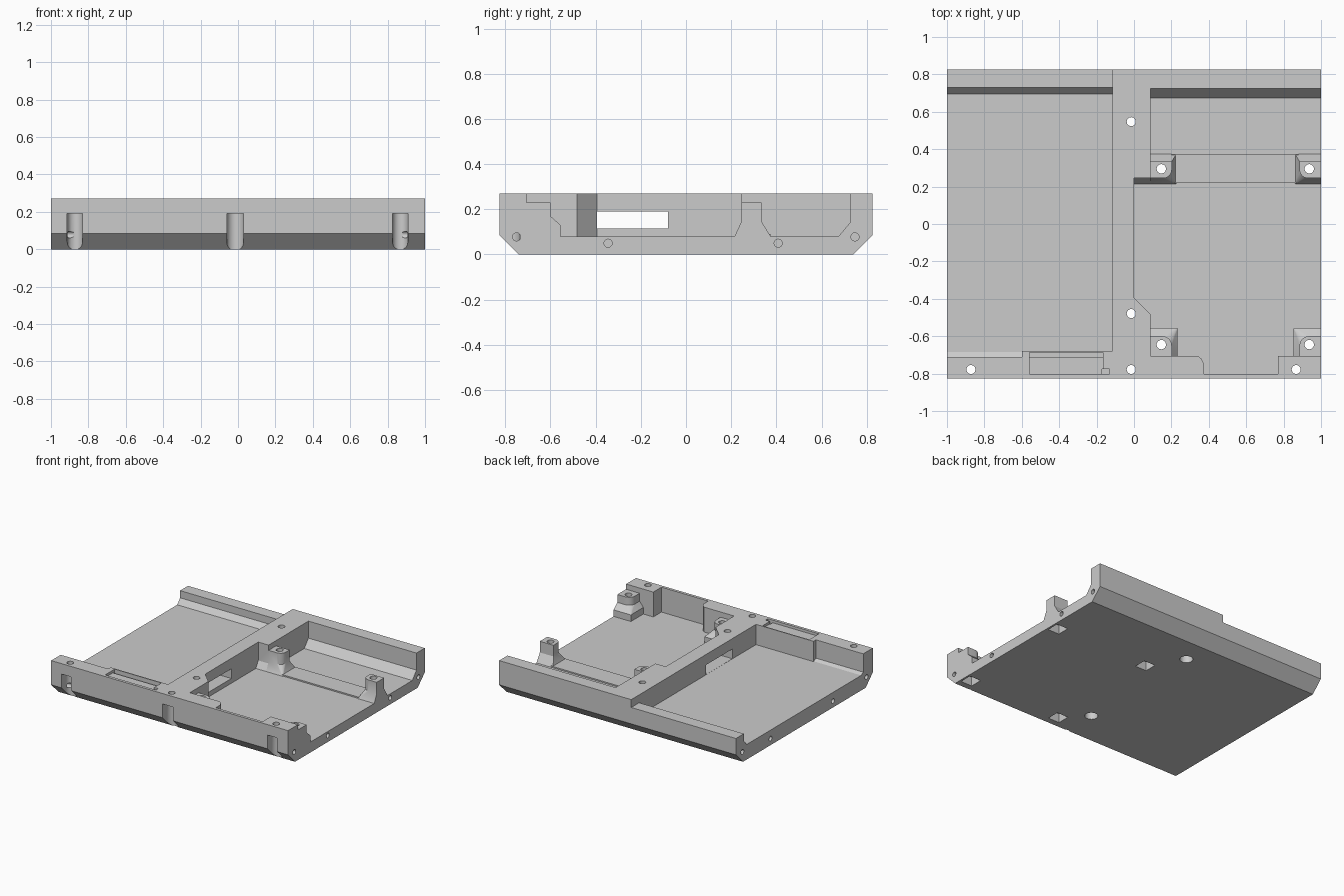
import bpy, bmesh, math

if "Cube" in bpy.data.objects:
    bpy.data.objects.remove(bpy.data.objects["Cube"], do_unlink=True)

grey = bpy.data.materials.new("light grey plastic")
grey.use_nodes = True
colour = (0.6, 0.6, 0.6, 1)
grey.diffuse_color = colour
grey.node_tree.nodes["Principled BSDF"].inputs["Base Color"].default_value = colour


def loft(name, rings):
    """Closed solid through matching rings of points."""
    bm = bmesh.new()
    loops = [[bm.verts.new(p) for p in ring] for ring in rings]
    n = len(loops[0])
    for a, b in zip(loops, loops[1:]):
        for i in range(n):
            j = (i + 1) % n
            bm.faces.new((a[i], a[j], b[j], b[i]))
    bm.faces.new(loops[0])
    bm.faces.new(loops[-1])
    bmesh.ops.recalc_face_normals(bm, faces=bm.faces)
    mesh = bpy.data.meshes.new(name)
    bm.to_mesh(mesh)
    bm.free()
    mesh.materials.append(grey)
    ob = bpy.data.objects.new(name, mesh)
    bpy.context.collection.objects.link(ob)
    return ob


def along_x(name, profile, x0, x1):
    return loft(name, [[(x, y, z) for y, z in profile] for x in (x0, x1)])


def along_z(name, outline, z0, z1):
    return loft(name, [[(x, y, z) for x, y in outline] for z in (z0, z1)])


def box(name, x0, x1, y0, y1, z0, z1):
    return along_z(name, [(x0, y0), (x1, y0), (x1, y1), (x0, y1)], z0, z1)


def circle(a, b, r, n=24):
    return [(a + r * math.cos(math.tau * i / n), b + r * math.sin(math.tau * i / n))
            for i in range(n)]


def combine(target, other, operation):
    mod = target.modifiers.new(operation, "BOOLEAN")
    mod.operation, mod.solver, mod.object = operation, "EXACT", other
    bpy.context.view_layer.objects.active = target
    bpy.ops.object.modifier_apply(modifier=mod.name)
    bpy.data.objects.remove(other, do_unlink=True)


# Deep bay with a tall back wall, and shallow bay with a low one
Y, WALL, FLOOR, TOP = 0.825, -0.705, 0.08, 0.27
SHALLOW = 0.115
under = [(-Y, 0.085), (-0.74, 0), (0.74, 0), (Y, 0.085)]
tray = along_x("tray", under + [(Y, TOP), (0.725, TOP), (0.725, 0.14), (0.675, FLOOR),
                                (WALL, FLOOR), (WALL, TOP), (-Y, TOP)], -0.115, 1)
shallow_bay = along_x("shallow_bay", under + [(Y, 0.21), (0.73, 0.21), (0.73, 0.155),
                                              (0.695, SHALLOW), (-0.685, SHALLOW), (-0.71, 0.13),
                                              (-0.71, TOP), (-Y, TOP)], -1, -0.05)

# Spine dividing the two bays, with its flared step
S = 0.087
spine = along_z("spine", [(-0.115, -0.75), (S, -0.75), (S, -0.482), (0, -0.395),
                          (0, 0.245), (S, 0.245), (S, 0.75), (-0.115, 0.75)], 0.05, TOP)
spine_flare = along_x("spine_flare", [(0.3, 0.06), (0.215, 0.06), (0.215, FLOOR), (0.245, 0.13),
                                      (0.3, 0.13)], -0.05, S)
ridge = box("ridge", 0.2, 0.88, 0.22, 0.375, 0.05, 0.09)
connector_block = box("connector_block", -0.6, -0.1, -0.75, -0.68, 0.05, TOP)
parts = [shallow_bay, spine, spine_flare, ridge, connector_block]


def post(x0, sx, y0, sy, levels):
    """Flared screw post with one rounded inner corner."""
    rings = []
    for z, u1, v0, v1, r in levels:
        arc = [(u1 - r + r * math.cos(t), v1 - r + r * math.sin(t))
               for t in (math.pi / 2 * k / 6 for k in range(7))]
        ring = [(0, v0), (u1, v0)] + arc + [(0, v1)]
        rings.append([(x0 + sx * u, y0 + sy * v, z) for u, v in ring])
    return loft("post", rings)


front_levels = [(0.06, 0.146, 0, 0.15, 0.004), (0.13, 0.146, 0, 0.15, 0.004),
                (0.17, 0.115, 0, 0.105, 0.05), (0.23, 0.115, 0, 0.105, 0.05)]
back_levels = [(0.06, 0.14, -0.04, 0.12, 0.004), (FLOOR, 0.14, -0.04, 0.12, 0.004),
               (0.145, 0.115, 0, 0.09, 0.045), (0.23, 0.115, 0, 0.09, 0.045)]
for x0, sx in ((S, 1), (1, -1)):
    parts.append(post(x0, sx, WALL, 1, front_levels))
    parts.append(post(x0, sx, 0.335, -1, back_levels))
for part in parts:
    combine(tray, part, "UNION")

# Cable window, wall recess and connector pocket with its slot
cutters = [
    box("window", -0.14, 0.2, -0.395, -0.08, SHALLOW + 0.001, 0.19),
    along_z("recess", [(0.34, -0.69), (0.34, WALL), (0.36, -0.72), (0.375, -0.75), (0.375, -0.803),
                       (0.77, -0.803), (0.77, -0.69)], FLOOR, 0.4),
    box("pocket", -0.56, -0.165, -0.803, -0.7, 0.25, 0.4),
    box("pocket_slot", -0.56, -0.165, -0.71, -0.688, 0.22, 0.4),
    box("pocket_end", -0.17, -0.13, -0.803, -0.775, 0.235, 0.4),
]

# Post holes with square nut pockets underneath
for x in (0.146, 0.937):
    for y in (-0.645, 0.295):
        cutters.append(along_z("screw_hole", circle(x, y, 0.025), -0.1, 0.4))
        cutters.append(box("nut_pocket", x - 0.048, x + 0.048, y - 0.048, y + 0.048, -0.1, 0.07))

# Counterbored spine holes
for y in (-0.479, 0.547):
    cutters.append(along_z("spine_hole", circle(-0.015, y, 0.024), -0.1, 0.4))
    cutters.append(along_z("counterbore", circle(-0.015, y, 0.046), -0.1, 0.08))

# Front wall screw holes with round-backed access slots
for x, r in ((-0.872, 0.041), (-0.015, 0.045), (0.867, 0.041)):
    c = -0.778
    back = [(x + r * math.cos(math.pi * k / 16), c + r * math.sin(math.pi * k / 16)) for k in range(17)]
    cutters.append(along_z("slot", back + [(x - r, -0.9), (x + r, -0.9)], -0.1, 0.19))
    cutters.append(along_z("wall_hole", circle(x, c, 0.024), 0.1, 0.4))

# Alignment pin holes in both ends
for side in (-1, 1):
    for y, z in ((-0.75, 0.078), (0.748, 0.078), (-0.345, 0.05), (0.408, 0.05)):
        cutters.append(along_x("pin_hole", circle(y, z, 0.018, 16), side * 0.88, side * 1.1))
for cutter in cutters:
    combine(tray, cutter, "DIFFERENCE")

bpy.ops.object.select_all(action="DESELECT")
tray.select_set(True)
bpy.context.view_layer.objects.active = tray
bpy.ops.object.shade_smooth_by_angle(angle=math.radians(25))
